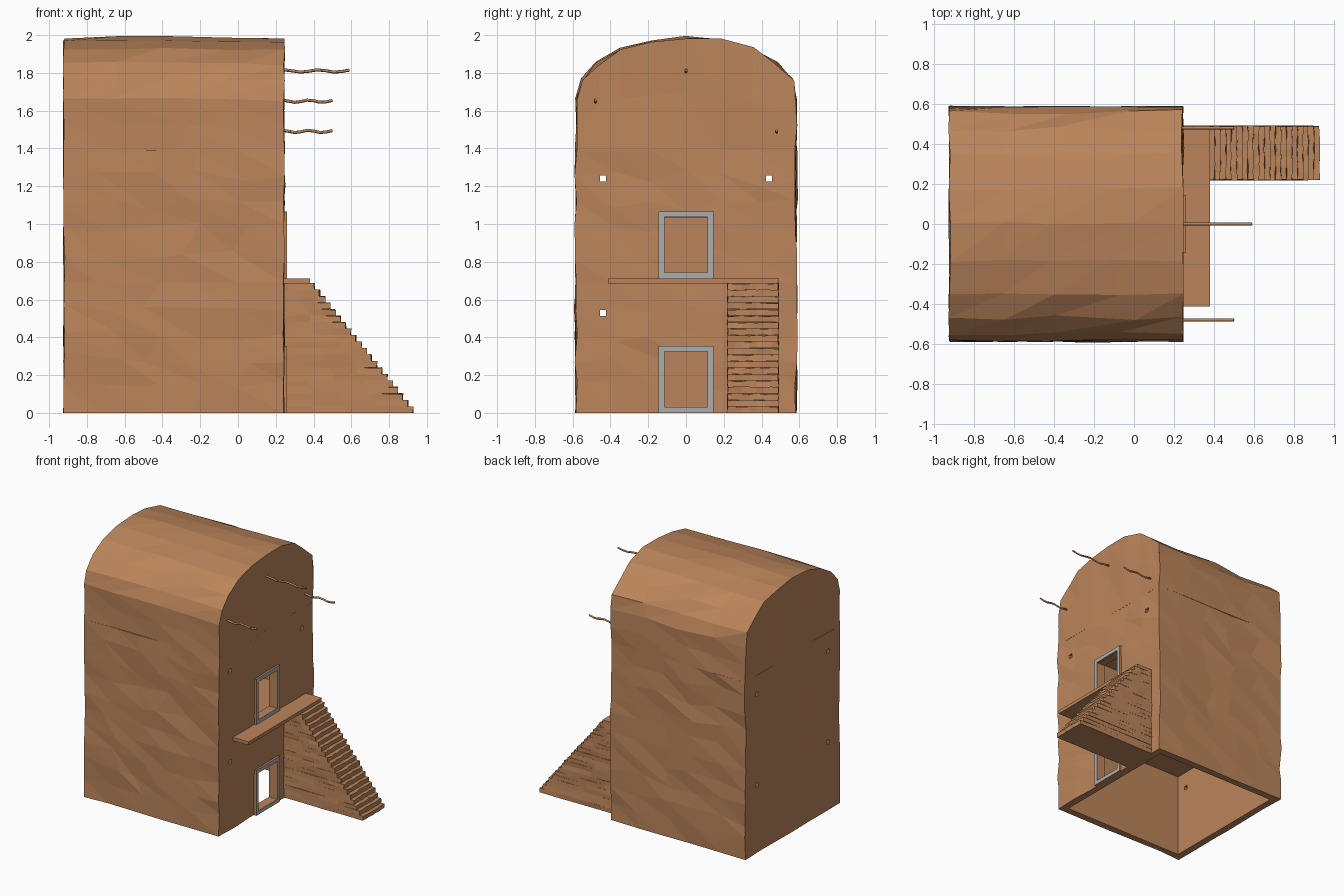
import bpy, bmesh, math, random
from mathutils import Vector, noise

random.seed(4)
cube = bpy.data.objects.get("Cube")
if cube:
    bpy.data.objects.remove(cube, do_unlink=True)


def material(name, rgb):
    m = bpy.data.materials.new(name)
    m.use_nodes = True
    m.diffuse_color = (*rgb, 1)
    bsdf = m.node_tree.nodes["Principled BSDF"]
    bsdf.inputs["Base Color"].default_value = (*rgb, 1)
    bsdf.inputs["Roughness"].default_value = 0.9
    return m


clay = material("clay brown", (0.5, 0.235, 0.105))
stone = material("grey stone", (0.42, 0.42, 0.42))


def block(bm, lo, hi, cuts=(1, 1, 1)):
    """Add a box split into a lattice; return its vertices."""
    lo, hi = Vector(lo), Vector(hi)
    verts = bmesh.ops.create_cube(bm, size=1)["verts"]
    for v in verts:
        v.co = Vector(lo[i] + (v.co[i] + 0.5) * (hi[i] - lo[i]) for i in range(3))
    geom = list({g for v in verts for g in (v, *v.link_edges, *v.link_faces)})
    for axis, n in enumerate(cuts):
        for k in range(1, n):
            point, normal = Vector(), Vector()
            point[axis] = lo[axis] + (hi[axis] - lo[axis]) * k / n
            normal[axis] = 1
            geom = bmesh.ops.bisect_plane(bm, geom=geom, plane_co=point, plane_no=normal)["geom"]
    return [g for g in geom if isinstance(g, bmesh.types.BMVert)]


def finish(name, bm, mats=(clay,)):
    bmesh.ops.recalc_face_normals(bm, faces=bm.faces)
    mesh = bpy.data.meshes.new(name)
    bm.to_mesh(mesh)
    bm.free()
    for m in mats:
        mesh.materials.append(m)
    obj = bpy.data.objects.new(name, mesh)
    bpy.context.collection.objects.link(obj)
    return obj


def cut(obj, lo, hi):
    """Subtract a box from an object."""
    bm = bmesh.new()
    block(bm, lo, hi)
    tool = finish("cutter", bm)
    tool.hide_render = True
    mod = obj.modifiers.new("opening", 'BOOLEAN')
    mod.operation, mod.solver, mod.object = 'DIFFERENCE', 'EXACT', tool
    bpy.context.view_layer.objects.active = obj
    bpy.ops.object.modifier_apply(modifier=mod.name)
    bpy.data.objects.remove(tool, do_unlink=True)


BACK, FRONT, HALF = -0.922, 0.243, 0.583
SPRING, RISE = 1.66, 0.33


def story(name, z0, z1, cuts, vaulted=False):
    """One rough clay level; the vaulted one is bent into an arch."""
    bm = bmesh.new()
    for v in block(bm, (BACK, -HALF, z0), (FRONT, HALF, z1), cuts):
        co = v.co.copy()
        end = min(co.x - BACK, FRONT - co.x) < 0.001
        side = HALF - abs(co.y) < 0.001
        floor = co.z - z0 < 0.001
        top = z1 - co.z < 0.001
        if vaulted:
            angle = co.y / HALF * math.pi / 2
            if top:
                v.co.z = SPRING + RISE * math.cos(angle)
            else:
                v.co.z = z0 + (co.z - z0) * (1 + RISE * math.cos(angle) / (z1 - z0))
            v.co.y = HALF * math.sin(angle)
        n = noise.noise_vector(co * 9.3 + Vector((0.37, 1.71, 2.13)))
        v.co.x += n.x * (0.012 if end else 0.13)
        v.co.y += n.y * (0.016 if side else 0.03)
        if not floor and (vaulted or not top):
            v.co.z += n.z * (0.02 if vaulted else 0.07)
        v.co.z = min(v.co.z, 2)
    bmesh.ops.triangulate(bm, faces=bm.faces, quad_method='FIXED')
    return finish(name, bm)


# Three stacked levels of the house
lower = story("lower_story", 0, 0.69, (5, 6, 5))
middle = story("middle_story", 0.69, 1.39, (5, 6, 5))
story("vaulted_roof", 1.39, SPRING, (4, 10, 2), True)

# Hollow rooms, doorways and small window holes
WALL = 0.055
for level, base, room_lo, room_hi in ((lower, 0, -0.1, 0.66), (middle, 0.71, 0.712, 1.35)):
    cut(level, (BACK + WALL, -HALF + WALL, room_lo), (FRONT - WALL, HALF - WALL, room_hi))
    cut(level, (FRONT - 0.1, -0.116, base + 0.03), (0.4, 0.116, base + 0.325))
    for y in (-0.44, 0.44):
        z = base + 0.53
        cut(level, (-1.1, y - 0.016, z - 0.016), (0.4, y + 0.016, z + 0.016))

# Door frames with grey fronts
for name, z in (("lower_door_frame", 0), ("upper_door_frame", 0.712)):
    bm = bmesh.new()
    for y in (-0.13, 0.13):
        block(bm, (0.2, y - 0.015, z), (0.26, y + 0.015, z + 0.355))
    for h in (0, 0.325):
        block(bm, (0.2, -0.115, z + h), (0.26, 0.115, z + h + 0.03))
    bmesh.ops.recalc_face_normals(bm, faces=bm.faces)
    for f in bm.faces:
        f.material_index = int(f.normal.x > 0.9)
    finish(name, bm, (clay, stone))

# Landing in front of the upper door
bm = bmesh.new()
block(bm, (0.2, -0.412, 0.686), (0.38, 0.492, 0.712))
finish("landing", bm)

# Solid staircase of worn steps
STEPS = 20
rise, run = 0.686 / STEPS, 0.0275
bm = bmesh.new()
for i in range(STEPS):
    nose = 0.928 - i * run
    for v in block(bm, (0.22, 0.22, i * rise), (nose, 0.49, (i + 1) * rise), (4, 7, 1)):
        if nose - v.co.x < 0.001:
            v.co.x += random.uniform(-0.005, 0.003)
            if v.co.z > i * rise + 0.01:
                v.co.z += random.uniform(-0.005, 0.002)
        if min(v.co.y - 0.22, 0.49 - v.co.y) < 0.001:
            v.co.y += random.uniform(-0.003, 0.003)
finish("staircase", bm)

# Crooked wooden poles sticking out of the front wall
for name, y, z, tip in (("top_pole", 0, 1.81, 0.59), ("right_pole", -0.48, 1.65, 0.5),
                        ("left_pole", 0.48, 1.49, 0.5)):
    curve = bpy.data.curves.new(name, 'CURVE')
    curve.dimensions = '3D'
    curve.bevel_depth, curve.bevel_resolution = 0.008, 0
    curve.use_fill_caps = True
    line = curve.splines.new('POLY')
    line.points.add(9)
    for k, p in enumerate(line.points):
        p.co = (0.2 + (tip - 0.2) * k / 9, y, z + 0.006 * math.sin(k * 1.5), 1)
    curve.materials.append(clay)
    bpy.context.collection.objects.link(bpy.data.objects.new(name, curve))
